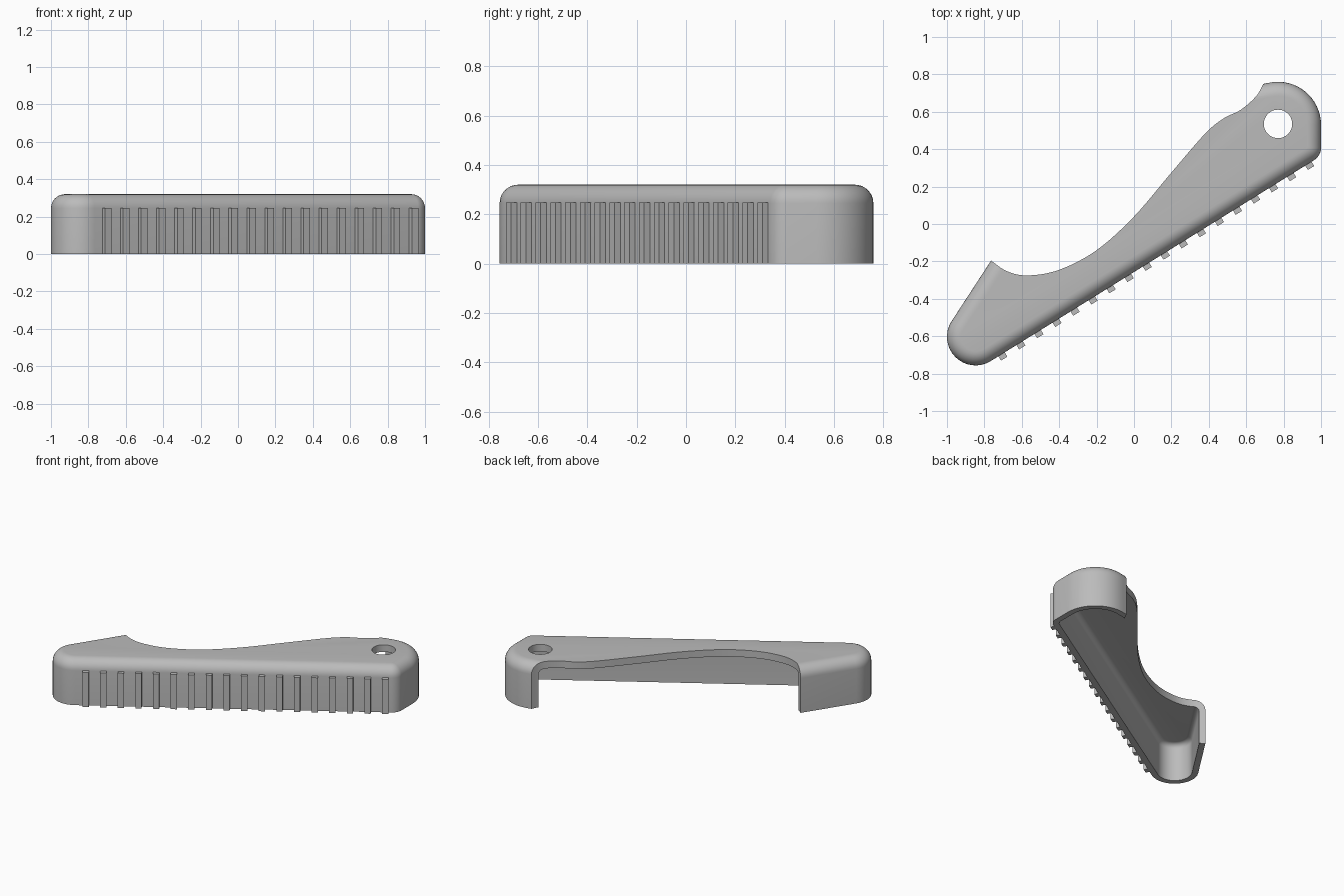
import bpy, bmesh
from math import sin, cos, pi, atan2, hypot, radians
from mathutils import Vector

if "Cube" in bpy.data.objects:
    bpy.data.objects.remove(bpy.data.objects["Cube"])

HEIGHT, FILLET, WALL = 0.32, 0.075, 0.04
CEILING, INNER_FILLET = 0.27, 0.035

grey = bpy.data.materials.new("plain grey")
grey.use_nodes = True
grey.diffuse_color = (0.5, 0.5, 0.5, 1)
grey.node_tree.nodes["Principled BSDF"].inputs["Base Color"].default_value = (0.5, 0.5, 0.5, 1)


def make_object(name, bm):
    bmesh.ops.recalc_face_normals(bm, faces=bm.faces[:])
    mesh = bpy.data.meshes.new(name)
    bm.to_mesh(mesh)
    bm.free()
    mesh.materials.append(grey)
    ob = bpy.data.objects.new(name, mesh)
    bpy.context.collection.objects.link(ob)
    return ob


def loft(rings):
    """Skin closed rings and cap both ends."""
    bm = bmesh.new()
    loops = [[bm.verts.new(p) for p in ring] for ring in rings]
    n = len(loops[0])
    for a, b in zip(loops, loops[1:]):
        for i in range(n):
            j = (i + 1) % n
            bm.faces.new((a[i], a[j], b[j], b[i]))
    bm.faces.new(loops[0])
    bm.faces.new(loops[-1])
    return bm


def prism(name, pts, z0, z1):
    return make_object(name, loft([[(x, y, z) for x, y in pts] for z in (z0, z1)]))


# Rounded corners of the plan: centre x, centre y, radius, counter-clockwise
corners = [(-0.847, -0.603, 0.153), (0.92, 0.409, 0.08), (0.77, 0.53, 0.23),
           (0.35, 0.60, 0.08), (-0.499, 0.065, 0.08)]


def edge_normal(a, b):
    """Angle of the outward normal of the line touching two corner circles."""
    dx, dy = b[0] - a[0], b[1] - a[1]
    return atan2(dy, dx) - pi / 2 - atan2(b[2] - a[2], (dx * dx + dy * dy - (b[2] - a[2]) ** 2) ** 0.5)


def outline(inset, z, steps=16):
    pts = []
    for i, c in enumerate(corners):
        start = edge_normal(corners[i - 1], c)
        sweep = (edge_normal(c, corners[(i + 1) % len(corners)]) - start) % (2 * pi)
        for k in range(steps + 1):
            t = start + sweep * k / steps
            r = c[2] - inset
            pts.append((c[0] + r * cos(t), c[1] + r * sin(t), z))
    return pts


# Hollow shell with rounded outer and inner top edges
quarter = [k * pi / 16 for k in range(9)]
section = [(FILLET * (1 - cos(t)), HEIGHT - FILLET + FILLET * sin(t)) for t in reversed(quarter)]
section += [(0, 0), (WALL, 0)]
section += [(WALL + INNER_FILLET * (1 - cos(t)), CEILING - INNER_FILLET + INNER_FILLET * sin(t))
            for t in quarter]
shell = make_object("handle_shell", loft([outline(d, z) for d, z in section]))

# Sweeping cut along the back
curve = [Vector(p) for p in [
    (-0.87, -0.12), (-0.765, -0.195), (-0.68, -0.252), (-0.57, -0.275), (-0.40, -0.245),
    (-0.20, -0.14), (0, 0.04), (0.20, 0.275), (0.38, 0.483), (0.48, 0.565),
    (0.57, 0.61), (0.65, 0.68), (0.69, 0.747), (0.73, 0.84)]]
path = []
for i in range(1, len(curve) - 2):
    a, b, c, d = curve[i - 1:i + 3]
    for k in range(6):
        t = k / 6
        path.append((b * 2 + (c - a) * t + (a * 2 - b * 5 + c * 4 - d) * t ** 2
                     + (b * 3 - a - c * 3 + d) * t ** 3) / 2)
path = [curve[0]] + path + [curve[-2], curve[-1], Vector((0.73, 1)), Vector((-0.87, 1))]
back_cutter = prism("back_cutter", path, -0.2, 0.6)

# Hanging hole
hole = [(0.77 + 0.076 * cos(k * pi / 24), 0.535 + 0.076 * sin(k * pi / 24)) for k in range(48)]
hole_cutter = prism("hole_cutter", hole, 0.15, 0.6)

bpy.context.view_layer.objects.active = shell
shell.select_set(True)
for cutter in (back_cutter, hole_cutter):
    cutter.hide_render = True
    mod = shell.modifiers.new("cut", "BOOLEAN")
    mod.operation, mod.solver, mod.object = "DIFFERENCE", "EXACT", cutter
    bpy.ops.object.modifier_apply(modifier=mod.name)
    bpy.data.objects.remove(cutter)
bpy.ops.object.shade_smooth_by_angle(angle=radians(30))

# Row of grip ribs along the straight front wall
normal_angle = edge_normal(corners[0], corners[1])
out = Vector((cos(normal_angle), sin(normal_angle)))
along = Vector((-out.y, out.x))
base = Vector(corners[0][:2]) + out * corners[0][2]
for i in range(18):
    x = -0.708 + i * 0.0965
    p = base + along * ((x - base.x) / along.x)
    pts = [p + along * s * 0.02 + out * o
           for s, o in ((-1, -0.01), (1, -0.01), (1, 0.027), (-1, 0.027))]
    prism(f"grip_rib_{i + 1}", pts, 0, 0.247)
